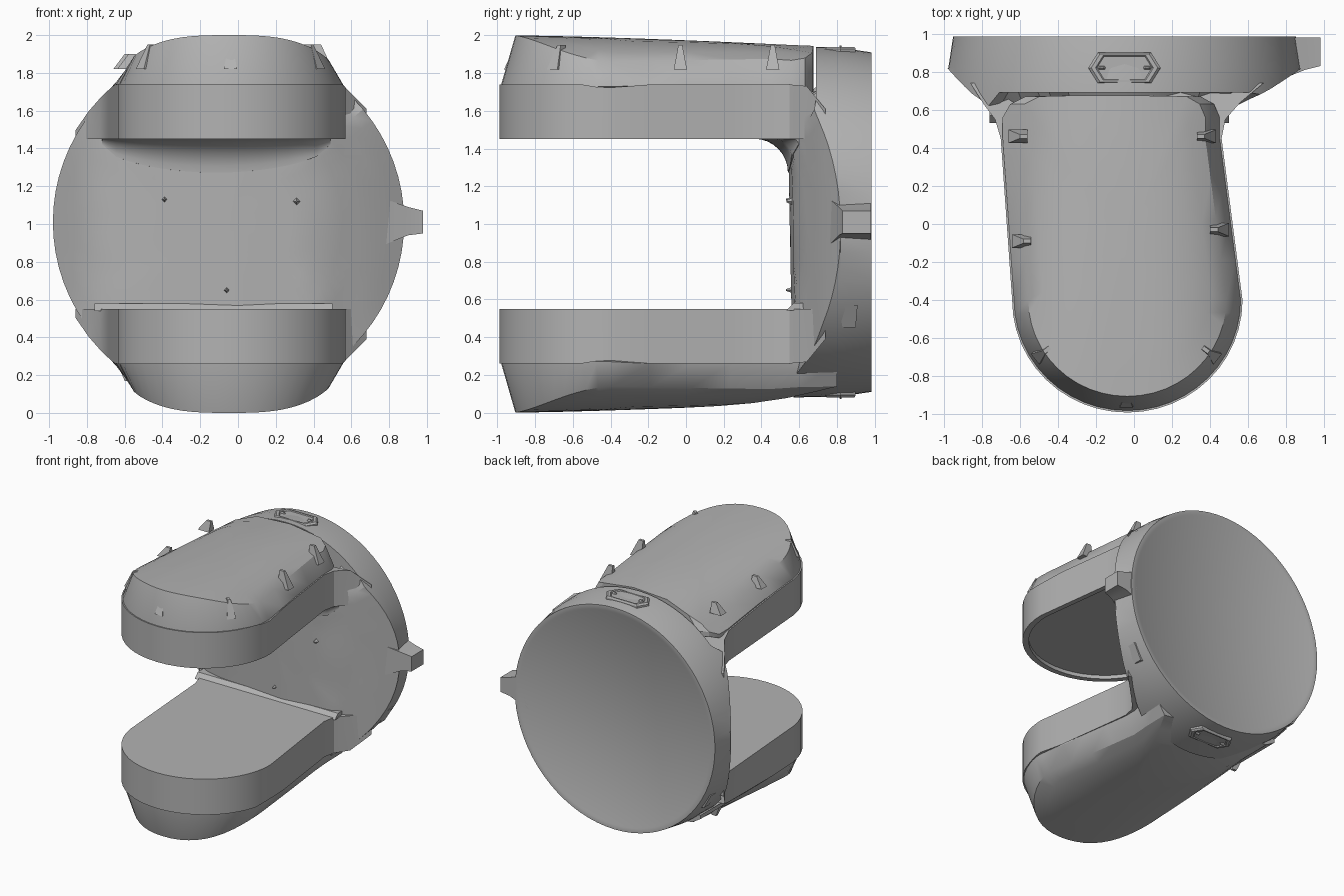
import bpy, bmesh, math
from mathutils import Vector, Matrix

cube = bpy.data.objects.get("Cube")
if cube:
    bpy.data.objects.remove(cube, do_unlink=True)

grey = bpy.data.materials.new("plain_grey")
grey.use_nodes = True
COLOUR = (0.45, 0.45, 0.45, 1)
grey.diffuse_color = COLOUR
grey.node_tree.nodes["Principled BSDF"].inputs["Base Color"].default_value = COLOUR

CX, CZ, R = -0.05, 1.01, 0.93      # axis and radius of the round base


def finish(name, bm, angle=30):
    bmesh.ops.recalc_face_normals(bm, faces=bm.faces[:])
    mesh = bpy.data.meshes.new(name)
    bm.to_mesh(mesh)
    bm.free()
    mesh.materials.append(grey)
    ob = bpy.data.objects.new(name, mesh)
    bpy.context.collection.objects.link(ob)
    bpy.ops.object.select_all(action='DESELECT')
    ob.select_set(True)
    bpy.context.view_layer.objects.active = ob
    bpy.ops.object.shade_smooth_by_angle(angle=math.radians(angle))
    return ob


def loft(name, rings, angle=30, closed=True):
    """Skin matching rings of points and cap both ends."""
    bm = bmesh.new()
    loops = [[bm.verts.new(p) for p in ring] for ring in rings]
    n = len(rings[0])
    for a, b in zip(loops, loops[1:]):
        for i in range(n):
            j = (i + 1) % n
            bm.faces.new((a[i], a[j], b[j], b[i]))
    bm.faces.new(loops[0])
    bm.faces.new(loops[-1])
    return finish(name, bm, angle)


def lerp_table(table, x):
    for (x0, y0), (x1, y1) in zip(table, table[1:]):
        if x <= x1:
            return y0 + (y1 - y0) * max(0, x - x0) / (x1 - x0)
    return table[-1][1]


# Round base: a disc whose front bulges forward like a bent sheet
BULGE = [(-0.98, 0.82), (-0.92, 0.76), (-0.86, 0.70), (-0.74, 0.62), (-0.55, 0.57),
         (0, 0.55), (0.42, 0.57), (0.55, 0.64), (0.7, 0.71), (0.88, 0.82)]


def base_front(x, z):
    y = lerp_table(BULGE, x) + 0.02 * (1 - z)
    if z > 1.62:
        y = max(y, 0.69)
    return y


def circle(r, y):
    pts = []
    for i in range(72):
        a = math.tau * i / 72
        x, z = CX + r * math.cos(a), CZ + r * math.sin(a)
        pts.append((x, base_front(x, z) if y is None else y, z))
    return pts


rings = [circle(0.855, 0.98), circle(0.865, 0.985), circle(0.90, 0.985), circle(0.925, 0.82)]
rings += [circle(R * k, None) for k in (1, 0.93, 0.85, 0.75, 0.65, 0.5, 0.35, 0.2, 0.06)]
loft("round_base", rings)


# Arms: rounded tongue outline, straight shell and a domed tapering cap
def tongue(inset, back):
    pts = []
    for i in range(25):
        a = math.pi * i / 24
        pts.append((-0.035 + (0.605 - inset) * math.cos(a),
                    -0.40 - (0.59 - inset) * math.sin(a)))
    for t in (0.25, 0.5, 0.75, 1):
        y = -0.4 + 0.85 * t
        pts.append((-0.64 - 0.06 * t + inset, y))
        pts.insert(0, (0.57 - 0.11 * t - inset, y))
    return [(x - inset if x > 9 else x, y) for x, y in back[0][::-1]] + pts + back[1]


FLARE = ([(0.48, 0.55), (0.56, 0.64), (0.68, 0.74)],
         [(-0.73, 0.55), (-0.79, 0.63), (-0.86, 0.74)])


def cap_back(inset, rounded):
    l, r = -0.70 + inset, 0.46 - inset
    if not rounded:
        return ([(r, 0.6), (r, 0.8)], [(l, 0.6), (l, 0.8)])
    return ([(r, 0.56), (r - 0.03, 0.63), (r - 0.1, 0.67), (0, 0.675)],
            [(l, 0.56), (l + 0.04, 0.63), (l + 0.12, 0.67), (-0.3, 0.675)])


def dome(x, y):
    t = max(0, min(1, (y + 0.9) / 1.55))
    return 2.0 - 0.055 * t ** 1.4 - (0.12 + 0.06 * t) * abs((x - CX) / 0.55) ** 3


def arm(name, upper):
    def place(pts, height):
        out = []
        for x, y in pts:
            z = height(x, y)
            out.append((x, y, z if upper else 2 - z))
        return out

    def shoulder(x, y):
        return min(1.74, 1.01 + math.sqrt(max(0.2, 0.945 ** 2 - (x - CX) ** 2)))

    edge = tongue(0, FLARE)
    shell = [place(edge, lambda x, y: 1.45), place(edge, shoulder)]
    if upper:   # shallow recess in the underside
        c = (-0.06, -0.15)
        small = [(c[0] + (x - c[0]) * 0.93, c[1] + (y - c[1]) * 0.95) for x, y in edge]
        shell = [place(small, lambda x, y: 1.48), place(small, lambda x, y: 1.45)] + shell
    loft(name + "_shell", shell)

    low = tongue(0.01, cap_back(0.01, upper))
    top = tongue(0.085, cap_back(0.085, upper))
    rings = [place(low, lambda x, y: min(1.70, shoulder(x, y) - 0.03)),
             place(low, lambda x, y: min(1.74, shoulder(x, y)))]
    for k in (1, 0.85, 0.7, 0.5, 0.3, 0.1):
        pts = [(-0.06 + (x + 0.06) * k, -0.1 + (y + 0.1) * k) for x, y in top]
        rings.append(place(pts, dome))
    loft(name + "_cap", rings)


arm("upper_arm", True)
arm("lower_arm", False)

# Rounded inner corner under the upper arm, fading out at both ends
sections = []
for i in range(17):
    t = i / 16
    x = -0.72 + 1.21 * t
    r = 0.03 + 0.15 * math.sin(math.pi * t) ** 0.5
    y0 = base_front(x, 1.3) - 0.005
    arc = [(x, y0 - r + r * math.sin(a), 1.452 - r + r * math.cos(a))
           for a in (math.pi / 2 * s / 8 for s in range(9))]
    sections.append([(x, 0.74, 1.46), (x, y0 - r, 1.46)] + arc + [(x, 0.74, 1.45 - r)])
loft("upper_inner_corner", sections, 40)

# Thin ridge where the lower arm meets the base
loft("lower_inner_ridge", [[(x, 0.53, 0.54), (x, 0.57, 0.58), (x, 0.68, 0.58), (x, 0.68, 0.54)]
                           for x in (-0.76, 0.5)])

# Side fin
loft("side_fin", [[(x, y, z0), (x, y, z1), (x, 0.98, z1), (x, 0.98, z0)] for x, y, z0, z1 in
                  ((0.70, 0.73, 0.86, 1.16), (0.90, 0.81, 0.94, 1.09), (0.98, 0.83, 0.95, 1.07))])


# Small wedge ribs around the arms
def rib(name, x, y, angle, z0, z1, w=0.07, lean=0.06):
    m = Matrix.Translation((x, y, 0)) @ Matrix.Rotation(angle, 4, 'Z')

    def ring(width, out, z):
        return [m @ Vector(p) for p in ((-0.1, -width / 2, z), (out, -width / 2, z),
                                        (out, width / 2, z), (-0.1, width / 2, z))]
    loft(name, [ring(w, 0, z0), ring(w * 0.3, -lean, z1)], 10)


PLACES = [(-0.04, -0.965, -90), (0.44, -0.71, -38), (0.50, -0.03, 0), (0.43, 0.46, 0),
          (-0.52, -0.71, 218), (-0.64, -0.09, 180), (-0.66, 0.46, 180)]
for i, (x, y, a) in enumerate(PLACES):
    rib("upper_rib_%d" % i, x, y, math.radians(a), 1.82, 1.95 if i < 5 else 1.9)
    rib("lower_rib_%d" % i, x, y, math.radians(a), 0.31, 0.08 if i == 0 else 0.17)

# Long six-sided pads with two studs, above and below the base
PAD = [(-0.19, 0), (-0.14, -0.08), (0.14, -0.08), (0.19, 0), (0.14, 0.08), (-0.14, 0.08)]
for name, s in (("top", 1), ("bottom", -1)):
    def layer(k, h, dx=0, pts=PAD):
        return [(CX + dx + x * k, 0.82 + y * k, CZ + s * h) for x, y in pts]
    loft(name + "_pad", [layer(1, 0.87), layer(1, 0.918), layer(0.92, 0.93), layer(0.8, 0.93),
                         layer(0.76, 0.922)], 10)
    for dx in (-0.12, 0.12):
        loft(name + "_stud", [layer(0.2, 0.9, dx), layer(0.05, 0.938, dx)], 10)

# Clips on the lower flanks of the base
for name, s in (("left", 1), ("right", -1)):
    x = CX + s * 0.8
    loft(name + "_clip", [[(x - s * 0.12, y0, z), (x + s * d, y0, z), (x + s * d, y1, z),
                           (x - s * 0.12, y1, z)]
                          for y0, y1, z, d in ((0.83, 0.90, 0.45, -0.06), (0.81, 0.91, 0.57, 0.01))], 10)

# Pointed studs on the inner face
for i, (x, z, r) in enumerate(((0.31, 1.12, 0.035), (-0.39, 1.13, 0.025), (-0.06, 0.65, 0.025))):
    bm = bmesh.new()
    y = base_front(x, z)
    bmesh.ops.create_cone(bm, cap_ends=True, segments=4, radius1=r, radius2=0.004, depth=0.06,
                          matrix=Matrix.Translation((x, y, z)) @ Matrix.Rotation(math.pi / 2, 4, 'X'))
    finish("inner_stud_%d" % i, bm, 10)
